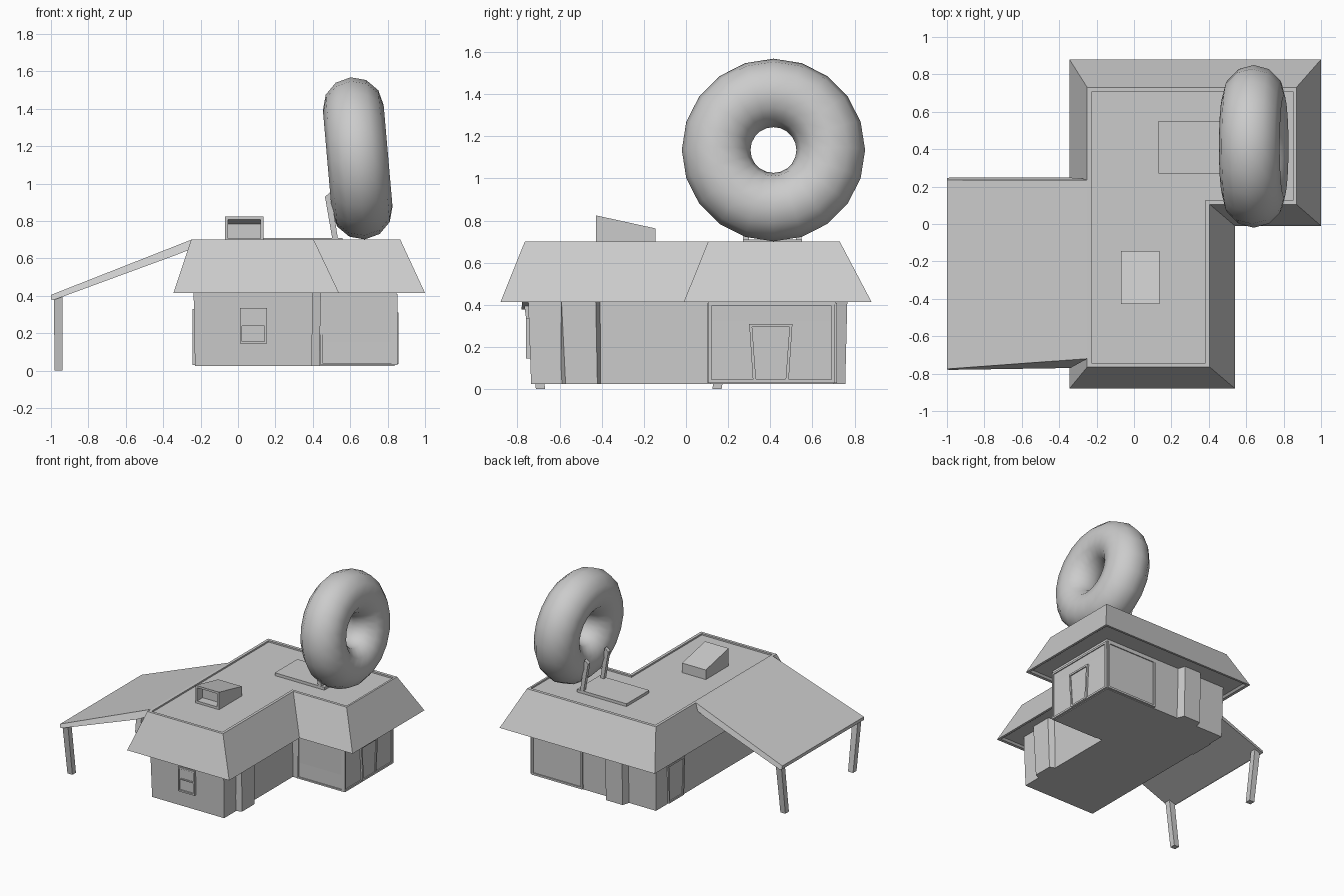
import bpy, bmesh, math


def loft(name, rings, fix=True):
    """Skin a stack of closed rings and cap both ends."""
    bm = bmesh.new()
    vs = [[bm.verts.new(p) for p in r] for r in rings]
    n = len(rings[0])
    for a, b in zip(vs, vs[1:]):
        for i in range(n):
            j = (i + 1) % n
            bm.faces.new((a[i], a[j], b[j], b[i]))
    bm.faces.new(vs[0][::-1])
    bm.faces.new(vs[-1])
    bmesh.ops.recalc_face_normals(bm, faces=bm.faces[:])
    me = bpy.data.meshes.new(name)
    bm.to_mesh(me)
    bm.free()
    ob = bpy.data.objects.new(name, me)
    bpy.context.collection.objects.link(ob)
    return ob


def ell(x0, x1, x2, y0, y1, y2, z):
    """L-shaped plan: main block plus the wing on the right."""
    return [(x0, y0, z), (x1, y0, z), (x1, y1, z), (x2, y1, z), (x2, y2, z), (x0, y2, z)]


def rect(x0, x1, y0, y1, z):
    return [(x0, y0, z), (x1, y0, z), (x1, y1, z), (x0, y1, z)]


def panel(name, side, at, u0, u1, v0, v1, out=0.012, border=0.015, sunk=0.009, taper=0.0):
    """Framed panel on a wall; side is the outward axis, u runs along the wall, v up."""
    s = 1 if side[0] == '+' else -1

    def ring(inset, w):
        quad = [(u0 + taper + inset, v0 + inset), (u1 - taper - inset, v0 + inset),
                (u1 - inset, v1 - inset), (u0 + inset, v1 - inset)]
        d = at + s * w
        return [(d, u, v) if side[1] == 'x' else (u, d, v) for u, v in quad]
    return loft(name, [ring(0, -0.02), ring(0, out), ring(border, out), ring(border, out - sunk)])


# Walls, leaning in slightly toward the floor
loft("walls", [ell(-0.23, 0.395, 0.838, -0.735, 0.115, 0.70, 0.025),
               ell(-0.238, 0.40, 0.848, -0.75, 0.105, 0.71, 0.45)])

# Mansard roof with hollow eaves, rim and sunken flat top
loft("roof", [ell(-0.31, 0.505, 0.965, -0.845, 0.025, 0.845, 0.43),
              ell(-0.325, 0.52, 0.98, -0.86, 0.01, 0.86, 0.417),
              ell(-0.345, 0.54, 1.0, -0.88, -0.01, 0.88, 0.415),
              ell(-0.25, 0.405, 0.868, -0.765, 0.105, 0.73, 0.70),
              ell(-0.228, 0.383, 0.853, -0.743, 0.127, 0.706, 0.70),
              ell(-0.228, 0.383, 0.853, -0.743, 0.127, 0.706, 0.688)])

# Sloping canopy on the left and its two leaning posts
loft("canopy", [[(-1.0, -0.778, 0.38), (-0.985, -0.78, 0.378), (-0.34, -0.77, 0.615),
                 (-0.25, -0.72, 0.65), (-0.25, -0.72, 0.70), (-1.0, -0.775, 0.405)],
                [(-1.0, 0.245, 0.38), (-0.985, 0.248, 0.378), (-0.34, 0.248, 0.615),
                 (-0.25, 0.24, 0.65), (-0.25, 0.235, 0.70), (-1.0, 0.235, 0.405)]])
for name, yb, yt in (("front_post", -0.69, -0.745), ("back_post", 0.147, 0.205)):
    loft(name, [rect(-0.98, -0.937, yb - 0.022, yb + 0.022, 0.0),
                rect(-0.985, -0.937, yt - 0.022, yt + 0.022, 0.395)])

# Pilasters on the right and back walls
loft("right_pilaster", [[(0.38, -0.595, z), (0.435 + z / 50, -0.57 - z / 20, z),
                         (0.435 + z / 50, -0.42 - z / 50, z), (0.38, -0.40, z)]
                        for z in (0.025, 0.44)])
loft("back_pilaster", [[(0.0, 0.69, z), (0.02, 0.755 + z / 40, z),
                        (0.165, 0.755 + z / 40, z), (0.19, 0.69, z)]
                       for z in (0.025, 0.44)])

# Framed shop windows around the wing
panel("wing_front_window", '-y', 0.115, 0.44, 0.845, 0.03, 0.41, border=0.012)
panel("wing_right_window", '+x', 0.842, 0.105, 0.705, 0.03, 0.41)
panel("wing_back_window", '+y', 0.704, 0.40, 0.84, 0.03, 0.41)

# Doors
panel("right_door", '+x', 0.845, 0.30, 0.505, 0.035, 0.31, 0.014, 0.014, 0.008, 0.018)
panel("left_door", '-x', -0.232, 0.36, 0.57, 0.03, 0.33, 0.012, 0.014, 0.008, 0.012)

# Front sash window
panel("front_window", '-y', -0.742, 0.01, 0.155, 0.145, 0.335, 0.018, 0.012, 0.012)
panel("upper_sash", '-y', -0.748, 0.02, 0.145, 0.24, 0.325, 0.006, 0.008, 0.004)
loft("sash_rail", [rect(0.018, 0.147, -0.757, -0.74, z) for z in (0.238, 0.246)])

# Roof vent with slanted top and open front
vent = [(-0.428, 0.675, 0.825), (-0.145, 0.675, 0.763)]


def vent_ring(y, z0, z1, i=0.0):
    return [(-0.07 + i, y, z0 + i), (0.135 - i, y, z0 + i), (0.135 - i, y, z1 - i), (-0.07 + i, y, z1 - i)]


loft("roof_vent", [vent_ring(*vent[1]), vent_ring(*vent[0]),
                   vent_ring(-0.428, 0.69, 0.825, 0.016),
                   vent_ring(-0.36, 0.69, 0.80, 0.016)])

# Mounting plate and struts behind the ring sign
loft("mounting_plate", [rect(0.13, 0.56, 0.27, 0.55, z) for z in (0.68, 0.71)])
for name, y in (("front_strut", 0.285), ("back_strut", 0.535)):
    loft(name, [[(0.505, yy, 0.70), (0.535, yy, 0.70), (0.495, yy, 0.955), (0.465, yy, 0.93)]
                for yy in (y - 0.014, y + 0.014)])

# Giant leaning ring
bpy.ops.mesh.primitive_torus_add(major_segments=20, minor_segments=12,
                                 major_radius=0.272, minor_radius=0.163,
                                 location=(0.64, 0.415, 1.135),
                                 rotation=(0, math.radians(85), 0))
ring = bpy.context.object
ring.name = "giant_ring"
bpy.ops.object.shade_smooth()
